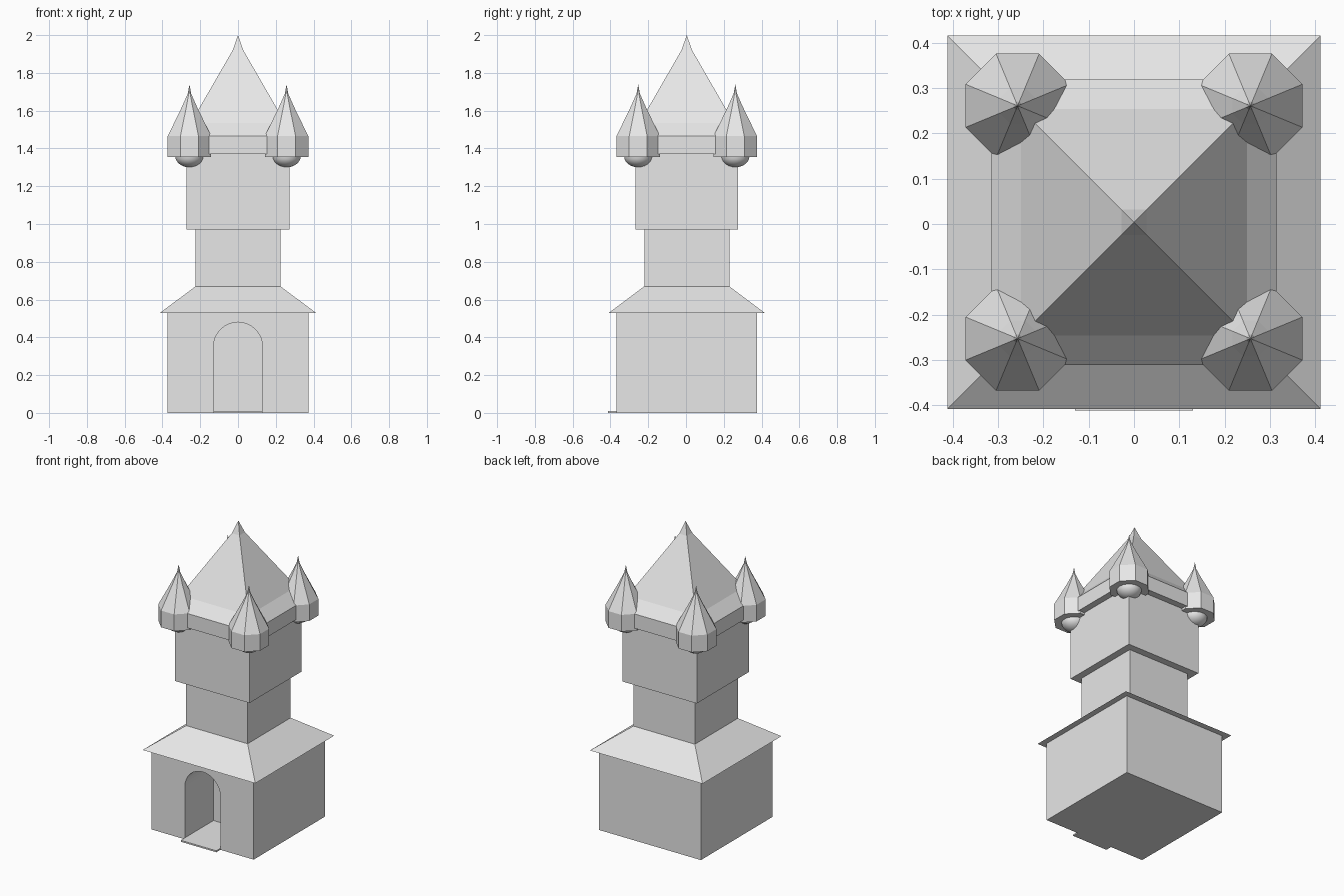
import bpy, bmesh, math

cube = bpy.data.objects.get("Cube")
if cube:
    bpy.data.objects.remove(cube, do_unlink=True)

CY = 0.004  # the doorstep shifts the tower slightly back

stone = bpy.data.materials.new("light_grey_stone")
stone.use_nodes = True
stone.diffuse_color = (0.8, 0.8, 0.8, 1)
stone.node_tree.nodes["Principled BSDF"].inputs["Base Color"].default_value = (0.8, 0.8, 0.8, 1)


def finish(name, bm):
    bmesh.ops.recalc_face_normals(bm, faces=bm.faces[:])
    mesh = bpy.data.meshes.new(name)
    bm.to_mesh(mesh)
    bm.free()
    mesh.materials.append(stone)
    obj = bpy.data.objects.new(name, mesh)
    bpy.context.collection.objects.link(obj)
    return obj


def stack(name, profile, sides=4, x=0, y=CY, smooth=False):
    """Regular prism rings from (half width, height) pairs; zero width makes a tip."""
    bm = bmesh.new()
    rings = []
    for half, z in profile:
        if half == 0:
            rings.append([bm.verts.new((x, y, z))])
            continue
        r = half / math.cos(math.pi / sides)
        angles = [(2 * i + 1) * math.pi / sides for i in range(sides)]
        rings.append([bm.verts.new((x + r * math.cos(a), y + r * math.sin(a), z)) for a in angles])
    for low, high in zip(rings, rings[1:]):
        for i in range(sides):
            j = (i + 1) % sides
            if len(low) == 1:
                bm.faces.new((low[0], high[j], high[i]))
            elif len(high) == 1:
                bm.faces.new((low[i], low[j], high[0]))
            else:
                bm.faces.new((low[i], low[j], high[j], high[i]))
    for end in (rings[0], rings[-1]):
        if len(end) > 1:
            bm.faces.new(end)
    for f in bm.faces:
        f.smooth = smooth and len(f.verts) < 5
    return finish(name, bm)


def extrude_outline(name, outline, y0, y1):
    """Extrude an (x, z) outline along y."""
    bm = bmesh.new()
    face = bm.faces.new([bm.verts.new((px, y0, pz)) for px, pz in outline])
    out = bmesh.ops.extrude_face_region(bm, geom=[face])
    moved = [v for v in out["geom"] if isinstance(v, bmesh.types.BMVert)]
    bmesh.ops.translate(bm, verts=moved, vec=(0, y1 - y0, 0))
    return finish(name, bm)


# Square body
base = stack("base_block", [(0.373, 0), (0.373, 0.53)])
stack("skirt_roof", [(0.412, 0.53), (0.225, 0.67)])
stack("tower_neck", [(0.225, 0.66), (0.225, 0.98)])
stack("upper_chamber", [(0.272, 0.97), (0.272, 1.38)])
stack("spire_roof", [(0.315, 1.37), (0.315, 1.465), (0.25, 1.535), (0.028, 1.92), (0, 2)])

# Arched doorway recess and its floor slab
arch = [(0.13 * math.cos(math.pi * i / 16), 0.35 + 0.13 * math.sin(math.pi * i / 16)) for i in range(17)]
cutter = extrude_outline("doorway_cutter", [(-0.13, -0.1), (0.13, -0.1)] + arch, -0.5, -0.07)
cutter.hide_render = True
cutter.hide_viewport = True
cut = base.modifiers.new("doorway", "BOOLEAN")
cut.operation = "DIFFERENCE"
cut.solver = "EXACT"
cut.object = cutter
extrude_outline("doorstep", [(-0.13, 0), (0.13, 0), (0.13, 0.01), (-0.13, 0.01)], -0.412, -0.07)

# Corner turrets with rounded corbels
turret = [(0.115, 1.355), (0.115, 1.465), (0.04, 1.62), (0.009, 1.69), (0, 1.74)]
bowl = [(0, 1.3)] + [(0.075 * math.sin(t * math.pi / 12), 1.36 - 0.06 * math.cos(t * math.pi / 12))
                     for t in range(1, 7)]
for sx, side in ((-1, "right"), (1, "left")):
    for sy, end in ((-1, "front"), (1, "back")):
        px, py = sx * 0.257, CY + sy * 0.257
        stack(f"{end}_{side}_turret", turret, 8, px, py)
        stack(f"{end}_{side}_corbel", bowl, 24, px, py, smooth=True)
